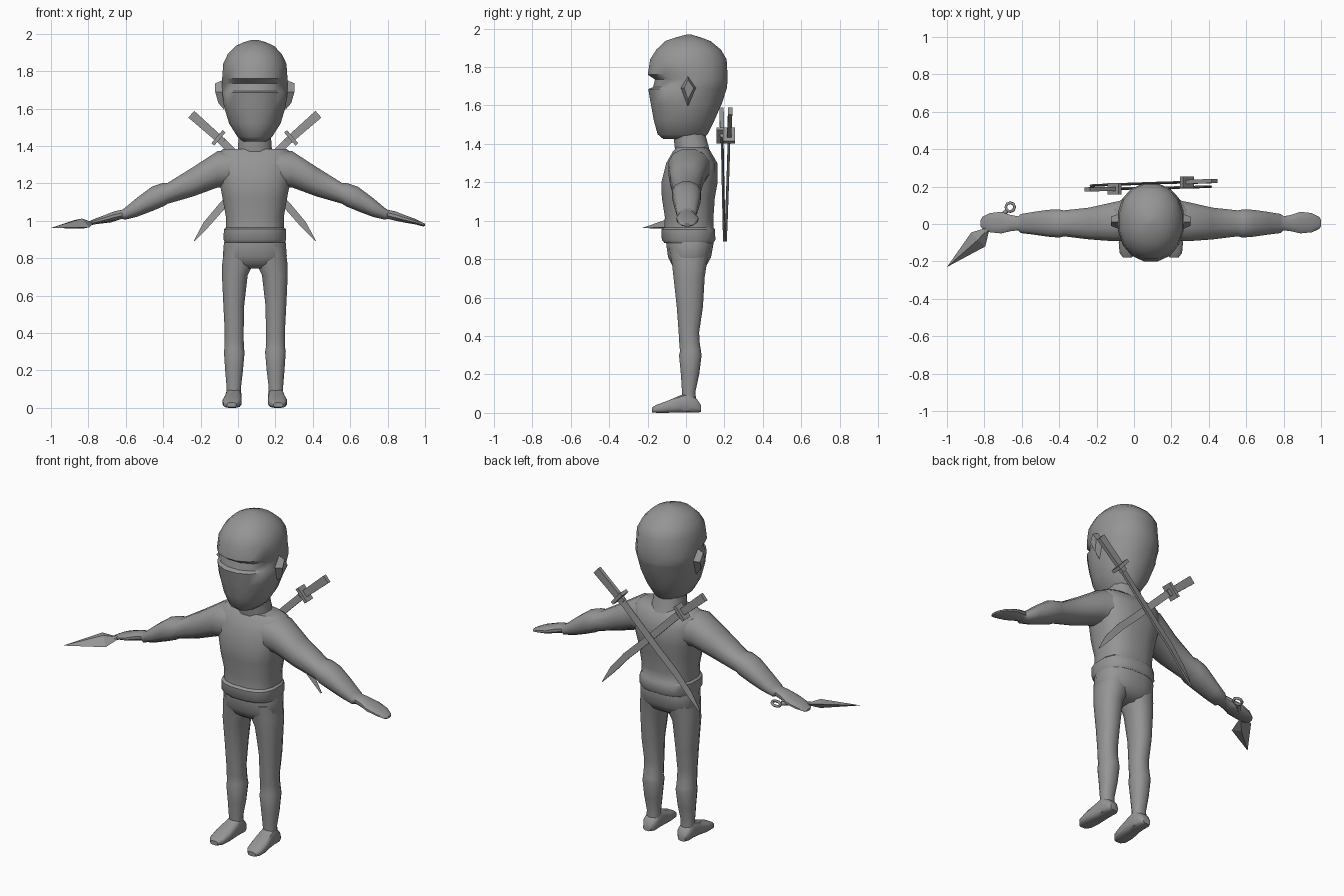
import bpy, bmesh, math
from mathutils import Vector

if "Cube" in bpy.data.objects:
    bpy.data.objects.remove(bpy.data.objects["Cube"])

CX = 0.09  # body centre line
grey = bpy.data.materials.new("plain grey")
grey.diffuse_color = (0.3, 0.3, 0.3, 1)
grey.use_nodes = True
grey.node_tree.nodes["Principled BSDF"].inputs["Base Color"].default_value = grey.diffuse_color


def finish(name, bm, angle=40):
    bmesh.ops.recalc_face_normals(bm, faces=bm.faces)
    me = bpy.data.meshes.new(name)
    bm.to_mesh(me)
    bm.free()
    ob = bpy.data.objects.new(name, me)
    bpy.context.collection.objects.link(ob)
    me.materials.append(grey)
    bpy.ops.object.select_all(action='DESELECT')
    ob.select_set(True)
    bpy.context.view_layer.objects.active = ob
    bpy.ops.object.shade_smooth_by_angle(angle=math.radians(angle))
    return ob


def loft(name, axis, rings, n=12, power=2.3, side=1, angle=40):
    """Skin rounded sections (t, a0, a1, b0, b1) set along one axis; x is an offset from the centre line."""
    bm = bmesh.new()
    loops = []
    for t, a0, a1, b0, b1 in rings:
        loop = []
        for i in range(n):
            w = 2 * math.pi * (i + 0.5) / n
            c, s = math.cos(w), math.sin(w)
            c = math.copysign(abs(c) ** (2 / power), c)
            s = math.copysign(abs(s) ** (2 / power), s)
            a, b = (a0 + a1) / 2 + c * (a1 - a0) / 2, (b0 + b1) / 2 + s * (b1 - b0) / 2
            x, y, z = {'x': (t, a, b), 'y': (a, t, b), 'z': (a, b, t)}[axis]
            loop.append(bm.verts.new((CX + side * x, y, z)))
        loops.append(loop)
    for l0, l1 in zip(loops, loops[1:]):
        for i in range(n):
            j = (i + 1) % n
            bm.faces.new((l0[i], l0[j], l1[j], l1[i]))
    bm.faces.new(loops[0])
    bm.faces.new(loops[-1])
    return finish(name, bm, angle)


def sym(rings):
    """Turn (z, half width, front, back) into full sections."""
    return [(z, -w, w, f, b) for z, w, f, b in rings]


# Hooded head with an eye slot recessed in front
loft("head", 'z', sym([
    (1.425, .065, -.12, .09), (1.45, .095, -.15, .115), (1.52, .14, -.17, .15),
    (1.61, .168, -.187, .19), (1.685, .177, -.2, .215), (1.695, .177, -.175, .217),
    (1.735, .178, -.165, .22), (1.76, .178, -.203, .22), (1.84, .172, -.19, .215),
    (1.89, .148, -.158, .185), (1.935, .105, -.11, .13), (1.955, .06, -.05, .075),
    (1.968, .015, 0, .03)]), n=16, power=2.15)

# Neck
loft("neck", 'z', sym([(1.3, .12, -.05, .155), (1.37, .095, -.06, .125), (1.46, .088, -.07, .10)]))

# Tunic with a belted hem
loft("torso", 'z', sym([
    (.885, .163, -.115, .145), (.9, .17, -.128, .155), (.955, .168, -.13, .153),
    (.965, .157, -.115, .145), (1.02, .157, -.112, .145), (1.12, .175, -.128, .152),
    (1.2, .19, -.13, .167), (1.3, .205, -.105, .165), (1.36, .205, -.07, .13),
    (1.385, .17, -.045, .10)]), n=16, power=2.6)

# Hips
loft("hips", 'z', sym([
    (.95, .15, -.10, .13), (.88, .168, -.105, .145), (.81, .174, -.095, .132),
    (.77, .15, -.075, .11), (.745, .09, -.04, .07)]), n=16, power=2.5)

# Ears: low pyramids on the hood
for side, label in ((1, "left"), (-1, "right")):
    bm = bmesh.new()
    pts = [(.165, .01, 1.755), (.165, .055, 1.69), (.165, .01, 1.595), (.165, -.03, 1.69),
           (.212, .01, 1.735), (.212, .04, 1.69), (.195, .01, 1.63), (.212, -.01, 1.69)]
    v = [bm.verts.new((CX + side * x, y, z)) for x, y, z in pts]
    for i in range(4):
        j = (i + 1) % 4
        bm.faces.new((v[i], v[j], v[j + 4], v[i + 4]))
    bm.faces.new(v[:4])
    bm.faces.new(v[4:])
    finish(label + "_ear", bm)

    # Arm, forearm wrap and flat hand
    loft(label + "_arm", 'x', [
        (.10, -.09, .14, 1.18, 1.375), (.20, -.095, .12, 1.175, 1.375), (.33, -.085, .09, 1.128, 1.29),
        (.465, -.068, .075, 1.09, 1.205), (.49, -.075, .08, 1.075, 1.205), (.55, -.07, .078, 1.05, 1.185),
        (.63, -.058, .066, 1.02, 1.125), (.695, -.05, .055, 1.005, 1.07), (.71, -.035, .042, 1.01, 1.06),
        (.75, -.04, .05, 1.0, 1.052), (.80, -.052, .067, .99, 1.032), (.86, -.046, .06, .98, 1.01),
        (.90, -.028, .04, .97, .99), (.91, -.012, .022, .972, .984)], side=side)

    # Leg with a shin wrap
    loft(label + "_leg", 'z', [
        (.86, .0, .165, -.09, .125), (.77, .006, .177, -.075, .11), (.71, .036, .178, -.068, .1),
        (.55, .055, .17, -.05, .09), (.42, .058, .163, -.04, .07), (.37, .058, .163, -.037, .072),
        (.32, .057, .164, -.033, .08), (.30, .053, .167, -.038, .083), (.2, .062, .16, -.028, .07),
        (.11, .073, .152, -.022, .05), (.05, .073, .152, -.02, .055)], side=side)

    # Foot
    loft(label + "_foot", 'y', [
        (.078, .09, .14, .004, .04), (.055, .072, .155, 0, .075), (.01, .07, .157, 0, .105),
        (-.03, .071, .16, 0, .092), (-.10, .07, .173, 0, .062), (-.155, .08, .168, 0, .042),
        (-.178, .1, .15, .003, .028)], n=12, power=3.2, side=side)


def ribbon(name, path, y0, y1, thick, side, edge=False):
    """Flat bar along (offset, z, half width) points, with y blending from y0 to y1."""
    bm = bmesh.new()
    rows = []
    for i, (x, z, w) in enumerate(path):
        a, b = path[max(i - 1, 0)], path[min(i + 1, len(path) - 1)]
        d = Vector((b[0] - a[0], 0, b[1] - a[1])).normalized()
        nrm = Vector((-d.z, 0, d.x))
        y = y0 + (y1 - y0) * i / (len(path) - 1)
        rows.append([])
        for u, t in ((1, 1), (-1, .15 if edge else 1), (-1, -.15 if edge else -1), (1, -1)):
            p = Vector((x, y + t * thick, z)) + nrm * u * w
            rows[-1].append(bm.verts.new((CX + side * p.x, p.y, p.z)))
    for r0, r1 in zip(rows, rows[1:]):
        for i in range(4):
            j = (i + 1) % 4
            bm.faces.new((r0[i], r0[j], r1[j], r1[i]))
    bm.faces.new(rows[0])
    bm.faces.new(rows[-1])
    return finish(name, bm, 30)


# Crossed swords on the back
for side, ya, yb, label in ((1, .23, .205, "outer"), (-1, .185, .2, "inner")):
    ym = ya + (yb - ya) * .25
    ribbon(label + "_sword_handle", [(.34, 1.57, .024), (.17, 1.42, .02)], ya, ym, .011, side)
    ribbon(label + "_sword_guard", [(.202, 1.45, .046), (.187, 1.437, .046)], ym, ym, .03, side)
    ribbon(label + "_sword_blade", [(.18, 1.43, .02), (.05, 1.30, .02), (-.06, 1.19, .02),
                                    (-.17, 1.085, .02), (-.26, .98, .018), (-.325, .892, .002)],
           ym, yb, .007, side, True)

# Throwing knife: diamond blade
bm = bmesh.new()
pts = [(-1, -.23, .962), (-.87, -.045, 1.005), (-.77, -.015, .99), (-.795, -.12, .965),
       (-.835, -.085, 1.012), (-.835, -.085, .958)]
v = [bm.verts.new(p) for p in pts]
for i in range(4):
    for apex in (4, 5):
        bm.faces.new((v[i], v[(i + 1) % 4], v[apex]))
finish("knife_blade", bm, 15)


def tube(name, pts, r, n=6, closed=False):
    cu = bpy.data.curves.new(name, 'CURVE')
    cu.dimensions = '3D'
    cu.bevel_depth, cu.bevel_resolution, cu.use_fill_caps = r, 1, True
    sp = cu.splines.new('POLY')
    sp.points.add(len(pts) - 1)
    for p, q in zip(sp.points, pts):
        p.co = (*q, 1)
    sp.use_cyclic_u = closed
    cu.materials.append(grey)
    bpy.context.collection.objects.link(bpy.data.objects.new(name, cu))


# Knife grip and pommel ring
tube("knife_grip", [(-.80, -.045, .988), (-.68, .07, 1.003)], .012)
tube("knife_ring", [(-.662 + .024 * math.cos(k * math.pi / 4), .09 + .024 * math.sin(k * math.pi / 4),
                     1.005 + .008 * math.cos(k * math.pi / 4)) for k in range(8)], .008, closed=True)
